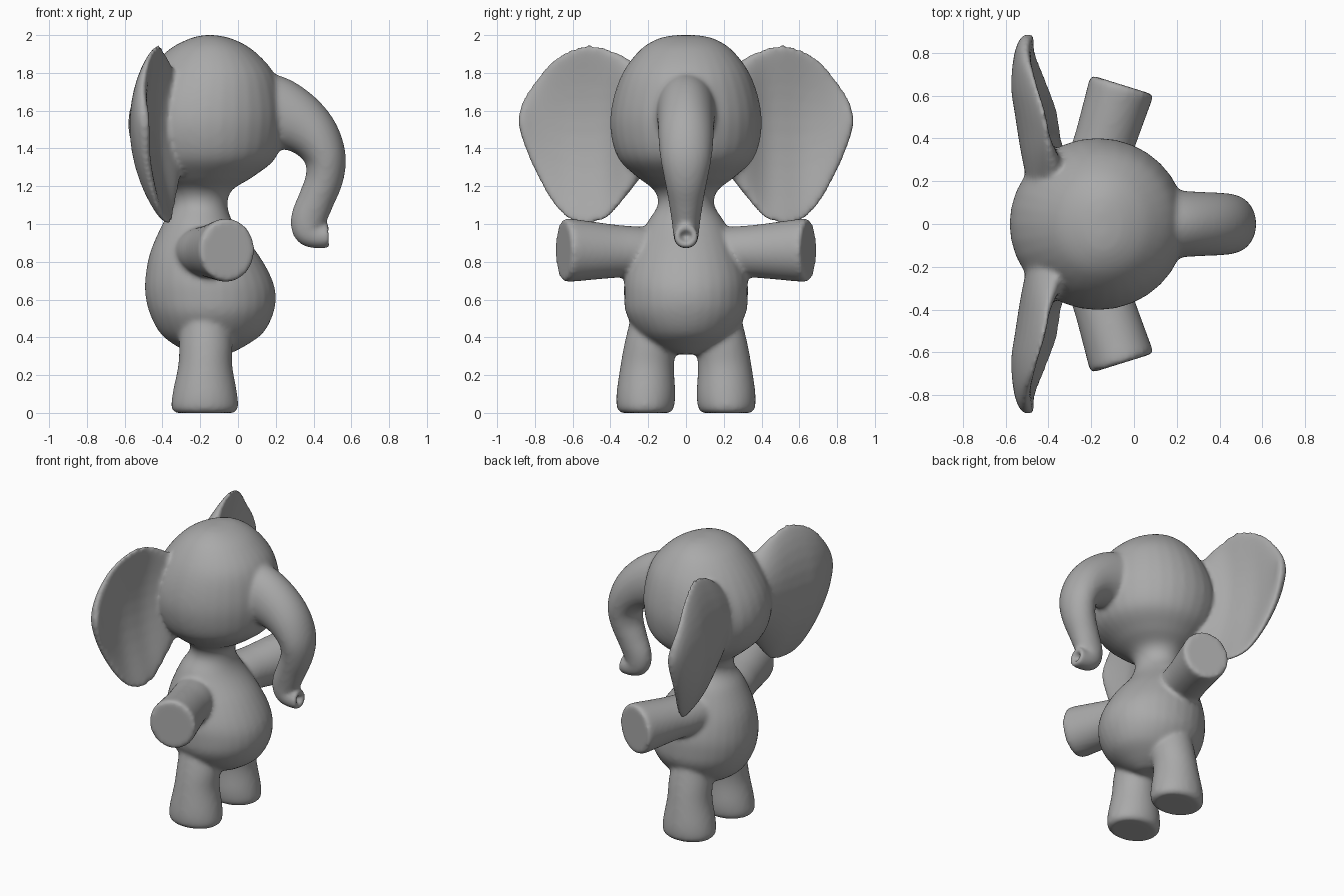
import bpy
import bmesh
from math import cos, sin, tau
from mathutils import Vector

default_cube = bpy.data.objects.get("Cube")
if default_cube:
    bpy.data.objects.remove(default_cube, do_unlink=True)

SIDES = 32
STEPS = 5
X_AXIS, Y_AXIS, Z_AXIS = Vector((1, 0, 0)), Vector((0, 1, 0)), Vector((0, 0, 1))
mesh_builder = bmesh.new()


def spline(rows):
    """Smoothly resample rows of numbers (Catmull-Rom)."""
    rows = [Vector(row) for row in rows]
    result = []
    for i in range(len(rows) - 1):
        before, start, end = rows[max(i - 1, 0)], rows[i], rows[i + 1]
        after = rows[min(i + 2, len(rows) - 1)]
        for step in range(STEPS):
            t = step / STEPS
            result.append(start + (end - before) * t / 2
                          + (before * 2 - start * 5 + end * 4 - after) * t * t / 2
                          + (start * 3 - before - end * 3 + after) * t ** 3 / 2)
    return result + [rows[-1]]


def loft(sections, side=1):
    """Skin (centre, u, v, bend) ellipses into a closed tube; side mirrors y."""
    rings = []
    for centre, u, v, bend in sections:
        ring = []
        for k in range(SIDES):
            a = tau * k / SIDES
            point = centre + u * cos(a) + v * sin(a) + bend * sin(a) ** 2
            point.y *= side
            ring.append(mesh_builder.verts.new(point))
        rings.append(ring)
    for low, high in zip(rings, rings[1:]):
        for k in range(SIDES):
            n = (k + 1) % SIDES
            mesh_builder.faces.new((low[k], low[n], high[n], high[k]))
    mesh_builder.faces.new(rings[0])
    mesh_builder.faces.new(rings[-1])


def upright(rows, side=1):
    """Rows of z, back x, front x, centre y, half width."""
    loft([(Vector(((back + front) / 2, y, z)), X_AXIS * (front - back) / 2,
           Y_AXIS * half, Vector()) for z, back, front, y, half in spline(rows)], side)


def torso_and_head():
    profile = [
        (0.31, -0.22, -0.05, 0.06), (0.35, -0.32, 0.03, 0.16),
        (0.42, -0.41, 0.13, 0.25), (0.52, -0.465, 0.185, 0.315),
        (0.62, -0.49, 0.2, 0.328), (0.72, -0.49, 0.175, 0.322),
        (0.85, -0.465, 0.1, 0.28), (1.0, -0.4, -0.02, 0.21),
        (1.1, -0.34, -0.055, 0.15), (1.18, -0.35, -0.03, 0.17),
        (1.25, -0.43, 0.08, 0.26), (1.35, -0.53, 0.2, 0.36),
        (1.5, -0.58, 0.24, 0.4), (1.65, -0.56, 0.235, 0.388),
        (1.8, -0.48, 0.19, 0.335), (1.92, -0.37, 0.08, 0.245),
        (1.98, -0.26, -0.03, 0.15), (2.0, -0.18, -0.12, 0.06)]
    upright([(z, back, front, 0, half) for z, back, front, half in profile])


def leg(side):
    upright([(0, -0.33, -0.02, 0.215, 0.13), (0.025, -0.352, 0, 0.215, 0.15),
             (0.1, -0.347, -0.004, 0.212, 0.156), (0.25, -0.317, -0.03, 0.205, 0.142),
             (0.38, -0.31, -0.03, 0.185, 0.138), (0.55, -0.3, -0.05, 0.15, 0.13)], side)


def arm(side):
    shoulder, hand = Vector((-0.22, 0.12, 0.85)), Vector((-0.055, 0.65, 0.862))
    across = (hand - shoulder).cross(Z_AXIS).normalized()
    # position along the arm, half width, half height
    rows = [(0, 0.14, 0.13), (0.3, 0.145, 0.135), (0.5, 0.143, 0.142),
            (0.8, 0.15, 0.16), (0.96, 0.154, 0.168), (1, 0.145, 0.158)]
    loft([(shoulder.lerp(hand, t), across * width, Z_AXIS * height, Vector())
          for t, width, height in spline(rows)], side)


def trunk():
    # x, z, half depth, half width
    rows = spline([
        (0.05, 1.61, 0.21, 0.18), (0.2, 1.585, 0.197, 0.158), (0.32, 1.535, 0.163, 0.15),
        (0.41, 1.455, 0.134, 0.146), (0.462, 1.35, 0.11, 0.136), (0.457, 1.24, 0.1, 0.115),
        (0.415, 1.13, 0.096, 0.094), (0.375, 1.03, 0.095, 0.078), (0.375, 0.965, 0.085, 0.07),
        (0.42, 0.935, 0.066, 0.066), (0.485, 0.935, 0.062, 0.062)])
    sections = []
    for i, (x, z, depth, width) in enumerate(rows):
        ahead, behind = rows[min(i + 1, len(rows) - 1)], rows[max(i - 1, 0)]
        tangent = Vector((ahead[0] - behind[0], 0, ahead[1] - behind[1])).normalized()
        sections.append((Vector((x, 0, z)), tangent.cross(Y_AXIS) * depth,
                         Y_AXIS * width, Vector()))
    # Nostril dimple pushed back into the tip
    tip, u, v, none = sections[-1]
    sections.append((tip, u * 0.6, v * 0.6, none))
    sections.append((tip - X_AXIS * 0.04, u * 0.35, v * 0.35, none))
    loft(sections)


def ear(side):
    # y, bottom z, top z, middle x, half thickness
    rows = [(0.2, 1.3, 1.8, -0.38, 0.12), (0.32, 1.14, 1.885, -0.435, 0.09),
            (0.42, 1.03, 1.93, -0.48, 0.062), (0.52, 1.0, 1.95, -0.505, 0.052),
            (0.62, 1.02, 1.92, -0.525, 0.047), (0.72, 1.13, 1.855, -0.525, 0.044),
            (0.81, 1.3, 1.74, -0.515, 0.04), (0.865, 1.44, 1.65, -0.5, 0.032),
            (0.885, 1.51, 1.58, -0.495, 0.018)]
    sections = []
    for y, bottom, top, x, thick in spline(rows):
        half = (top - bottom) / 2
        sections.append((Vector((x, y, (top + bottom) / 2)), X_AXIS * thick,
                         (Z_AXIS - X_AXIS * 0.06) * half, X_AXIS * 0.5 * half * half))
    loft(sections, side)


torso_and_head()
trunk()
for side in (1, -1):
    leg(side)
    arm(side)
    ear(side)

bmesh.ops.recalc_face_normals(mesh_builder, faces=mesh_builder.faces)
mesh = bpy.data.meshes.new("elephant_body")
mesh_builder.to_mesh(mesh)
mesh_builder.free()
elephant = bpy.data.objects.new("elephant_body", mesh)
bpy.context.collection.objects.link(elephant)

# Fuse all parts into one skin with soft joints
fuse = elephant.modifiers.new("fuse_parts", 'REMESH')
fuse.mode = 'VOXEL'
fuse.voxel_size = 0.014
fuse.use_smooth_shade = True
soften = elephant.modifiers.new("soften_joints", 'SMOOTH')
soften.factor = 0.5
soften.iterations = 8

grey = bpy.data.materials.new("plain_grey")
grey.use_nodes = True
grey.diffuse_color = (0.4, 0.4, 0.4, 1)
grey.node_tree.nodes["Principled BSDF"].inputs["Base Color"].default_value = (0.4, 0.4, 0.4, 1)
mesh.materials.append(grey)
